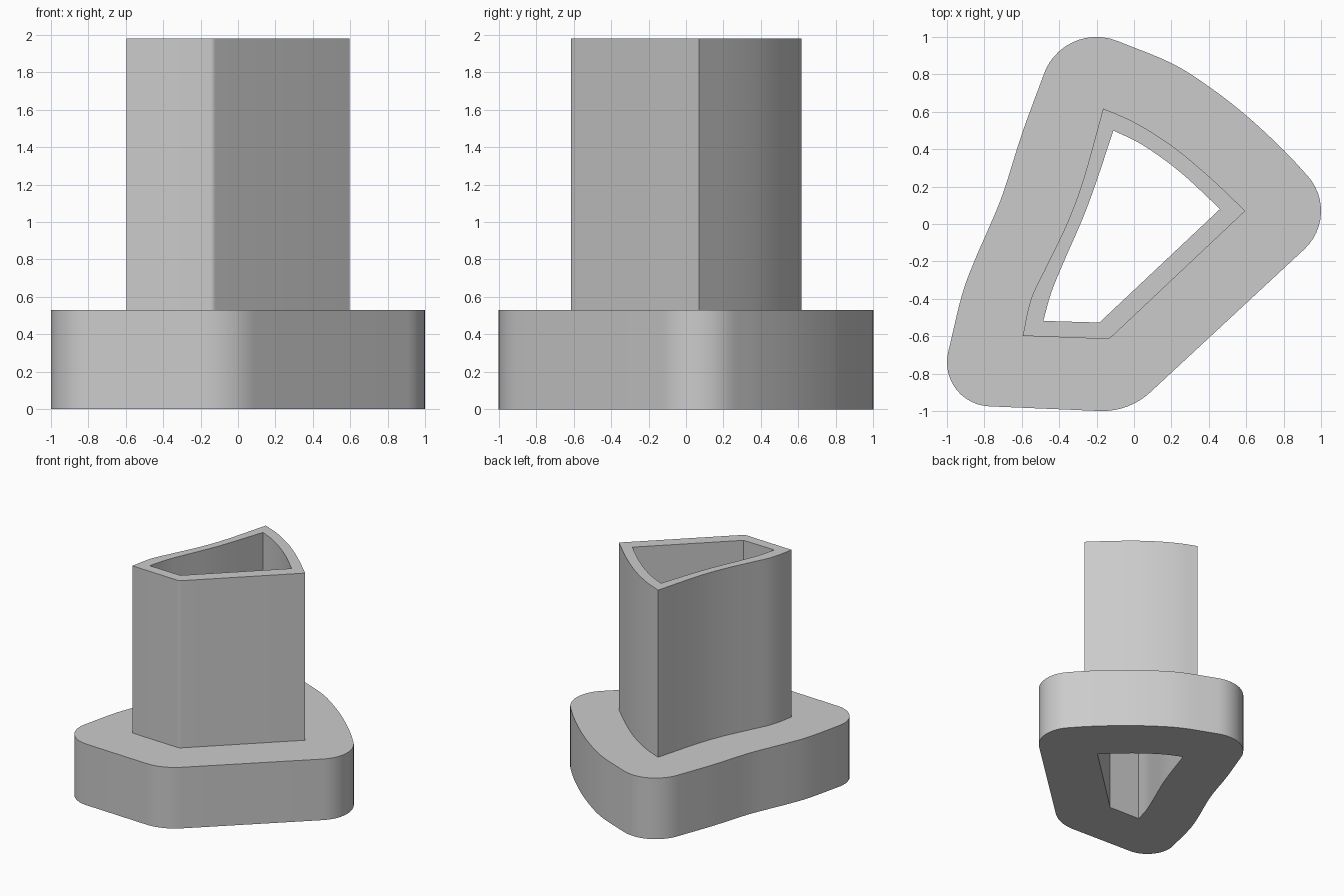
import bpy
import bmesh
from math import radians, cos, sin
from mathutils import Vector

cube = bpy.data.objects.get("Cube")
if cube:
    bpy.data.objects.remove(cube, do_unlink=True)

grey = bpy.data.materials.new("plain_grey")
grey.use_nodes = True
colour = (0.6, 0.6, 0.6, 1)
grey.diffuse_color = colour
grey.node_tree.nodes["Principled BSDF"].inputs["Base Color"].default_value = colour


def smooth(points, steps=5):
    """Catmull-Rom curve through the points, leaving out the last one."""
    p = [Vector(q) for q in points]
    p = [2 * p[0] - p[1]] + p + [2 * p[-1] - p[-2]]
    out = []
    for a, b, c, d in zip(p, p[1:], p[2:], p[3:]):
        for i in range(steps):
            t = i / steps
            out.append(0.5 * (2 * b + (c - a) * t + (2 * a - 5 * b + 4 * c - d) * t * t
                              + (3 * b - a - 3 * c + d) * t ** 3))
    return out


def arc(x, y, radius, start, end, steps=12):
    angles = [radians(start + (end - start) * i / steps) for i in range(steps + 1)]
    return [Vector((x + radius * cos(a), y + radius * sin(a))) for a in angles]


def prism(name, outer, inner, bottom, top, closed_below):
    """Extrude the area between two outlines into a hollow block."""
    bm = bmesh.new()
    for outline in (outer, inner):
        verts = [bm.verts.new((p.x, p.y, bottom)) for p in outline]
        for a, b in zip(verts, verts[1:] + verts[:1]):
            bm.edges.new((a, b))
    bmesh.ops.triangle_fill(bm, edges=bm.edges[:], use_beauty=True)
    base = bm.faces[:]
    extruded = bmesh.ops.extrude_face_region(bm, geom=base, use_keep_orig=True)
    lifted = [g for g in extruded["geom"] if isinstance(g, bmesh.types.BMVert)]
    bmesh.ops.translate(bm, verts=lifted, vec=(0, 0, top - bottom))
    bmesh.ops.recalc_face_normals(bm, faces=bm.faces[:])
    if not closed_below:
        bmesh.ops.delete(bm, geom=base, context="FACES_ONLY")
    mesh = bpy.data.meshes.new(name)
    bm.to_mesh(mesh)
    bm.free()
    mesh.materials.append(grey)
    obj = bpy.data.objects.new(name, mesh)
    bpy.context.collection.objects.link(obj)
    bpy.ops.object.select_all(action="DESELECT")
    obj.select_set(True)
    bpy.context.view_layer.objects.active = obj
    bpy.ops.object.shade_smooth_by_angle(angle=radians(30))


# Outlines run clockwise: back corner, left corner, front corners, concave right side
hole = (smooth([(-0.11, 0.5), (0.05, 0.42), (0.25, 0.275), (0.46, 0.08)])
        + [Vector((0.46, 0.08)), Vector((-0.185, -0.527))]
        + smooth([(-0.485, -0.518), (-0.44, -0.36), (-0.37, -0.19),
                  (-0.27, 0.04), (-0.2, 0.23), (-0.11, 0.5)]))

wall = (smooth([(-0.165, 0.617), (0, 0.545), (0.2, 0.42), (0.4, 0.255), (0.595, 0.07)])
        + [Vector((0.595, 0.07))]
        + arc(-0.148, -0.575, 0.04, -47, -92, 4)
        + smooth([(-0.595, -0.598), (-0.55, -0.4), (-0.465, -0.22),
                  (-0.355, 0.01), (-0.27, 0.24), (-0.165, 0.617)]))

# Rounded corners of the base, joined by gently curved sides
back = arc(-0.2, 0.7, 0.3, 163, 68)
left = arc(0.72, 0.07, 0.28, 42, -47)
front = arc(-0.17, -0.62, 0.38, -47, -92)
right = arc(-0.765, -0.74, 0.235, 268, 168)
base_outline = (back[:-1]
                + smooth([back[-1], (0.2, 0.86), (0.4, 0.735), (0.6, 0.58), (0.8, 0.395), left[0]])
                + left + front + right[:-1]
                + smooth([right[-1], (-0.92, -0.38), (-0.85, -0.19), (-0.78, -0.03),
                          (-0.7, 0.165), (-0.6, 0.48), back[0]]))

prism("base_flange", base_outline, hole, 0, 0.53, True)
prism("hollow_sleeve", wall, hole, 0.53, 1.98, False)
